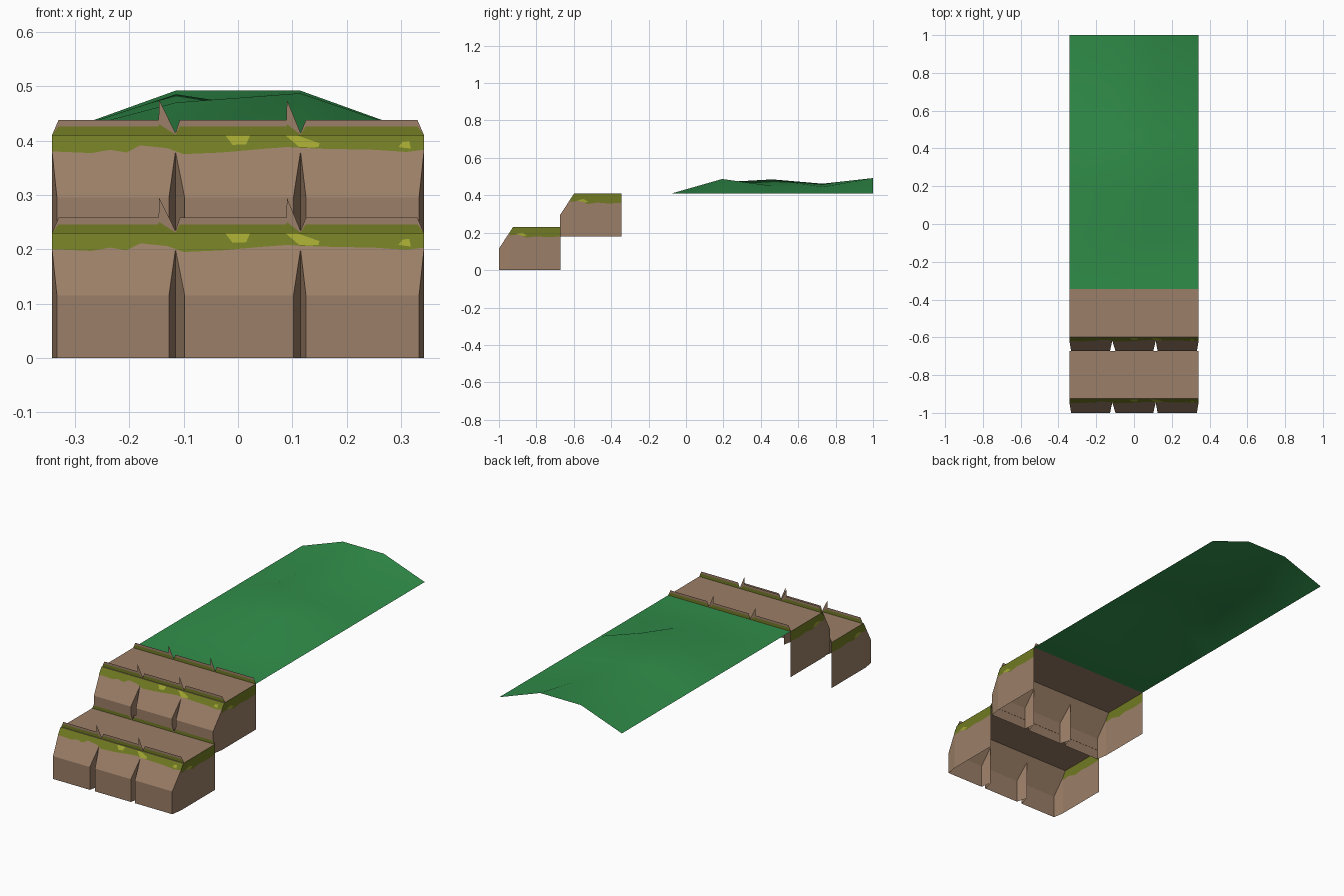
import bpy

if "Cube" in bpy.data.objects:
    bpy.data.objects.remove(bpy.data.objects["Cube"])


def material(name, r, g, b):
    m = bpy.data.materials.new(name)
    m.diffuse_color = (r, g, b, 1)
    m.use_nodes = True
    m.node_tree.nodes["Principled BSDF"].inputs["Base Color"].default_value = m.diffuse_color
    return m


BROWN = material("brown earth", 0.33, 0.21, 0.135)
MOSS = material("olive moss", 0.165, 0.195, 0.017)
YELLOW = material("yellow moss", 0.36, 0.38, 0.03)
GREEN = material("grass green", 0.03, 0.27, 0.068)

W = 0.342                                  # half width
KINK, TOP, SETBACK, DEPTH = 0.115, 0.23, 0.075, 0.328


def slope_y(z):
    return -1 + SETBACK * (z - KINK) / (TOP - KINK)


DEEP_Z = 0.2
DEEP_Y = slope_y(DEEP_Z)
BACK = -1 + DEPTH


def make(name, verts, faces, mats, indices=None, offset=(0, 0, 0)):
    me = bpy.data.meshes.new(name)
    me.from_pydata(verts, [], faces)
    for m in mats:
        me.materials.append(m)
    if indices:
        for p, i in zip(me.polygons, indices):
            p.material_index = i
    me.update()
    ob = bpy.data.objects.new(name, me)
    ob.location = offset
    bpy.context.collection.objects.link(ob)
    return ob


# front columns: x and whether the column is a recessed groove line
COLUMNS = [(-W, 1), (-0.333, 0), (-0.127, 0), (-0.115, 1), (-0.098, 0),
           (0.102, 0), (0.115, 1), (0.125, 0), (0.333, 0), (W, 1)]
# lower edge of moss on the slope and on the sides
MOSS_FRONT = [(-W, 0.2), (-0.27, 0.197), (-0.235, 0.203), (-0.205, 0.198),
              (-0.18, 0.211), (-0.13, 0.206), (-0.1, 0.195), (-0.03, 0.198),
              (0.05, 0.205), (0.09, 0.208), (0.15, 0.205), (0.25, 0.203),
              (0.31, 0.199), (W, 0.203)]
MOSS_SIDE = [(BACK, 0.18), (-0.74, 0.176), (-0.8, 0.181), (-0.85, 0.174),
             (-0.9, 0.19), (DEEP_Y, 0.185)]
# upright lip: x, moss height, top height (with a spike at each groove)
LIP = [(-W, 0.23, 0.23), (-0.33, 0.246, 0.258), (-0.146, 0.246, 0.258),
       (-0.145, 0.25, 0.295), (-0.115, 0.231, 0.234), (-0.107, 0.246, 0.258),
       (0.089, 0.246, 0.258), (0.09, 0.25, 0.295), (0.115, 0.231, 0.234),
       (0.125, 0.246, 0.258), (0.33, 0.246, 0.258), (W, 0.23, 0.23)]


def polygon(name, pts, mat, offset):
    make(name, pts, [tuple(range(len(pts)))], [mat], None, offset)


def lip(name, y, offset):
    v, f, idx = [], [], []
    for x, mid, top in LIP:
        v += [(x, y, TOP), (x, y, mid), (x, y, top)]
    for i in range(len(LIP) - 1):
        a, b = 3 * i, 3 * i + 3
        f += [(a, b, b + 1, a + 1), (a + 1, b + 1, b + 2, a + 2)]
        idx += [0, 1]
    make(name, v, f, [MOSS, BROWN], idx, offset)


def step(name, offset):
    # grooved front, slope and flat tread
    v, f = [], []
    for x, deep in COLUMNS:
        y, z = (DEEP_Y, DEEP_Z) if deep else (-1, KINK)
        v += [(x, y, 0), (x, y, z), (x, slope_y(TOP), TOP), (x, BACK, TOP)]
    for i in range(len(COLUMNS) - 1):
        for r in range(3):
            a, b = 4 * i + r, 4 * i + 4 + r
            f.append((a, b, b + 1, a + 1))
    make(name + "_stones", v, f, [BROWN], None, offset)

    # sides, earth below and moss above a ragged line
    for s, label in ((1, "right"), (-1, "left")):
        lower = [(DEEP_Y, 0), (BACK, 0)] + MOSS_SIDE
        upper = [(BACK, TOP), (slope_y(TOP), TOP), (DEEP_Y, DEEP_Z)] + MOSS_SIDE[::-1]
        spot = [(-0.91, 0.193), (-0.87, 0.181), (-0.85, 0.186), (-0.875, 0.2)]
        for part, pts, mat, out in (("earth", lower, BROWN, 0), ("moss", upper, MOSS, 0),
                                    ("spot", spot, YELLOW, 0.001)):
            pts = [(s * (W + out), y, z) for y, z in pts][::s]
            polygon(f"{name}_{label}_{part}", pts, mat, offset)

    # moss on the slope, laid on as a thin plate of strips
    v = []
    for x, z in MOSS_FRONT:
        v += [(x, slope_y(z) - 0.002, z), (x, slope_y(TOP) - 0.002, TOP)]
    f = [(2 * i, 2 * i + 2, 2 * i + 3, 2 * i + 1) for i in range(len(MOSS_FRONT) - 1)]
    make(name + "_front_moss", v, f, [MOSS], None, offset)

    # yellow moss patches
    patches = [[(0.115, 0.206), (0.148, 0.208), (0.15, 0.215), (0.11, 0.229), (0.088, 0.229)],
               [(-0.01, 0.212), (0.015, 0.213), (0.022, 0.229), (-0.023, 0.229)],
               [(0.295, 0.208), (0.318, 0.205), (0.315, 0.219), (0.303, 0.218)]]
    for k, p in enumerate(patches):
        polygon(f"{name}_yellow_moss_{k}", [(x, slope_y(z) - 0.004, z) for x, z in p],
                YELLOW, offset)

    # upright mossy lips at the front and back of the tread
    lip(name + "_front_lip", slope_y(TOP) + 0.004, offset)
    lip(name + "_back_lip", BACK - 0.002, offset)


step("lower_step", (0, 0, 0))
step("upper_step", (0, DEPTH - 0.001, 0.18))

# rolling grass sheet behind the steps
Y0, Z0 = -0.345, 0.41
LEFT = [0, 0, 0.06, 0.075, 0.052, 0.082]
RIGHT = [0, 0, 0.077, 0.04, 0.035, 0.082]
verts, faces = [], []
for r in range(6):
    y = Y0 + (1 - Y0) * r / 5
    for c, h in enumerate((0, LEFT[r], RIGHT[r], 0)):
        verts.append((-W + 2 * W * c / 3, y, Z0 + h))
for r in range(5):
    for c in range(3):
        a = 4 * r + c
        faces.append((a, a + 1, a + 5, a + 4))
grass = make("grass_sheet", verts, faces, [GREEN])
for p in grass.data.polygons:
    p.use_smooth = True
